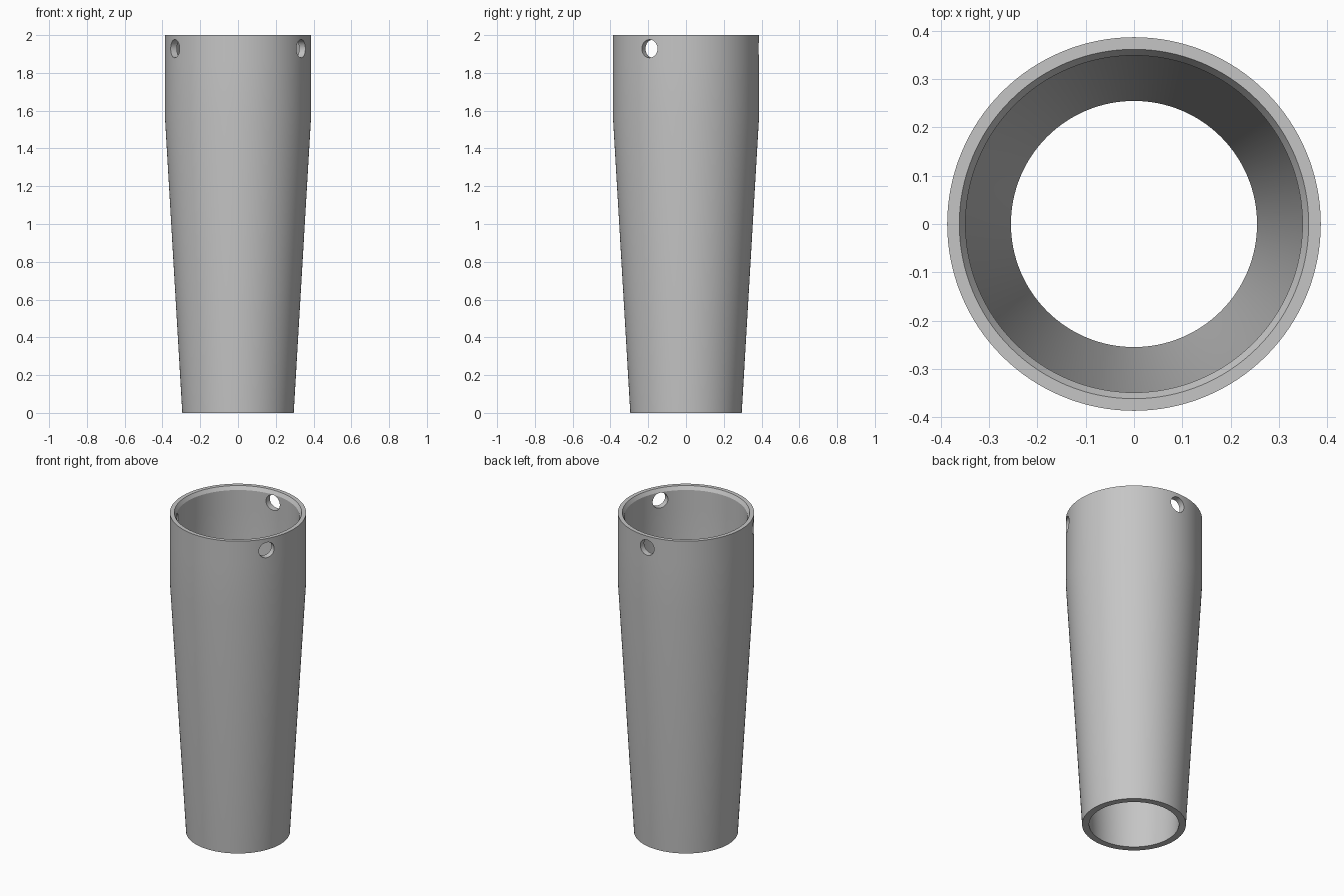
import bpy
import bmesh
from math import radians, tau
from mathutils import Matrix, Vector

cube = bpy.data.objects.get("Cube")
if cube:
    bpy.data.objects.remove(cube, do_unlink=True)

SEGMENTS = 128
HOLE_Z = 1.928
HOLE_RADIUS = 0.048

grey = bpy.data.materials.new("light_grey")
grey.use_nodes = True
colour = (0.56, 0.56, 0.56, 1)
grey.diffuse_color = colour
grey.node_tree.nodes["Principled BSDF"].inputs["Base Color"].default_value = colour


def make_object(name, bm):
    bmesh.ops.recalc_face_normals(bm, faces=bm.faces[:])
    mesh = bpy.data.meshes.new(name)
    bm.to_mesh(mesh)
    bm.free()
    mesh.materials.append(grey)
    obj = bpy.data.objects.new(name, mesh)
    bpy.context.collection.objects.link(obj)
    return obj


def lathe(name, profile):
    """Revolve a closed (radius, height) profile around z."""
    bm = bmesh.new()
    rings = [[bm.verts.new(Matrix.Rotation(tau * i / SEGMENTS, 3, "Z") @ Vector((r, 0, z)))
              for i in range(SEGMENTS)] for r, z in profile]
    for a, b in zip(rings, rings[1:] + rings[:1]):
        for i in range(SEGMENTS):
            j = (i + 1) % SEGMENTS
            bm.faces.new((a[i], a[j], b[j], b[i]))
    return make_object(name, bm)


# Hollow sleeve: tapered below, straight collar above, chamfered mouth
sleeve = lathe("tapered_sleeve", [
    (0.295, 0), (0.387, 1.57), (0.387, 1.86), (0.387, 2),
    (0.362, 2), (0.349, 1.978), (0.349, 1.86), (0.349, 1.57), (0.255, 0),
])

# Three round holes spaced evenly around the collar
bm = bmesh.new()
for angle in (-30, 90, 210):
    place = (Matrix.Rotation(radians(angle), 4, "Z")
             @ Matrix.Translation((0.37, 0, HOLE_Z))
             @ Matrix.Rotation(radians(90), 4, "Y"))
    bmesh.ops.create_cone(bm, cap_ends=True, segments=48, radius1=HOLE_RADIUS,
                          radius2=HOLE_RADIUS, depth=0.2, matrix=place)
cutter = make_object("hole_cutter", bm)
cutter.hide_render = True

cut = sleeve.modifiers.new("holes", "BOOLEAN")
cut.operation = "DIFFERENCE"
cut.solver = "EXACT"
cut.object = cutter

bpy.ops.object.select_all(action="DESELECT")
sleeve.select_set(True)
bpy.context.view_layer.objects.active = sleeve
bpy.ops.object.modifier_apply(modifier=cut.name)
bpy.data.objects.remove(cutter, do_unlink=True)
bpy.ops.object.shade_smooth_by_angle(angle=radians(20))
